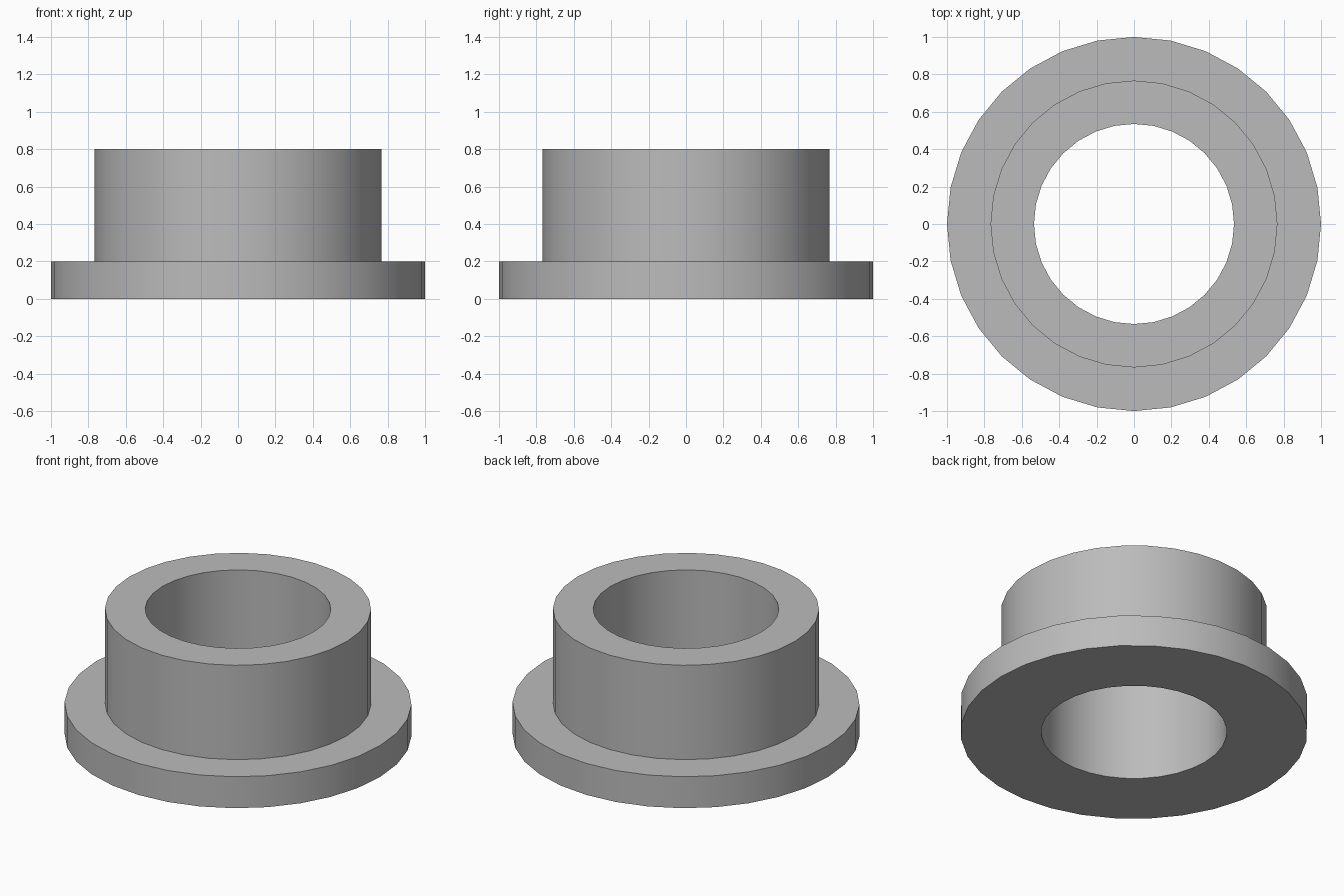
import bpy
import bmesh
from math import radians, tau
from mathutils import Vector

if "Cube" in bpy.data.objects:
    bpy.data.objects.remove(bpy.data.objects["Cube"], do_unlink=True)

SIDES = 32
BORE, SLEEVE, FLANGE = 0.535, 0.767, 1.0
FLANGE_TOP, SLEEVE_TOP = 0.2, 0.8

# Plain grey metal
grey = bpy.data.materials.new("grey_metal")
grey.use_nodes = True
colour = (0.5, 0.5, 0.5, 1)
grey.diffuse_color = colour
grey.node_tree.nodes["Principled BSDF"].inputs["Base Color"].default_value = colour


def lathe(name, profile, material):
    """Revolve a closed (radius, height) profile around the z axis."""
    bm = bmesh.new()
    verts = [bm.verts.new((r, 0, z)) for r, z in profile]
    edges = [bm.edges.new((a, b)) for a, b in zip(verts, verts[1:] + verts[:1])]
    bmesh.ops.spin(bm, geom=verts + edges, cent=Vector(), axis=Vector((0, 0, 1)),
                   angle=tau, steps=SIDES, use_merge=True)
    bmesh.ops.remove_doubles(bm, verts=bm.verts, dist=0.0001)
    bmesh.ops.recalc_face_normals(bm, faces=bm.faces)
    mesh = bpy.data.meshes.new(name)
    bm.to_mesh(mesh)
    bm.free()
    mesh.materials.append(material)
    obj = bpy.data.objects.new(name, mesh)
    bpy.context.collection.objects.link(obj)
    bpy.ops.object.select_all(action="DESELECT")
    obj.select_set(True)
    bpy.context.view_layer.objects.active = obj
    bpy.ops.object.shade_smooth_by_angle(angle=radians(30))
    return obj


# Flange and sleeve in one piece, with a straight through bore
lathe("flanged_bushing", [
    (BORE, 0), (FLANGE, 0), (FLANGE, FLANGE_TOP),
    (SLEEVE, FLANGE_TOP), (SLEEVE, SLEEVE_TOP), (BORE, SLEEVE_TOP),
], grey)
